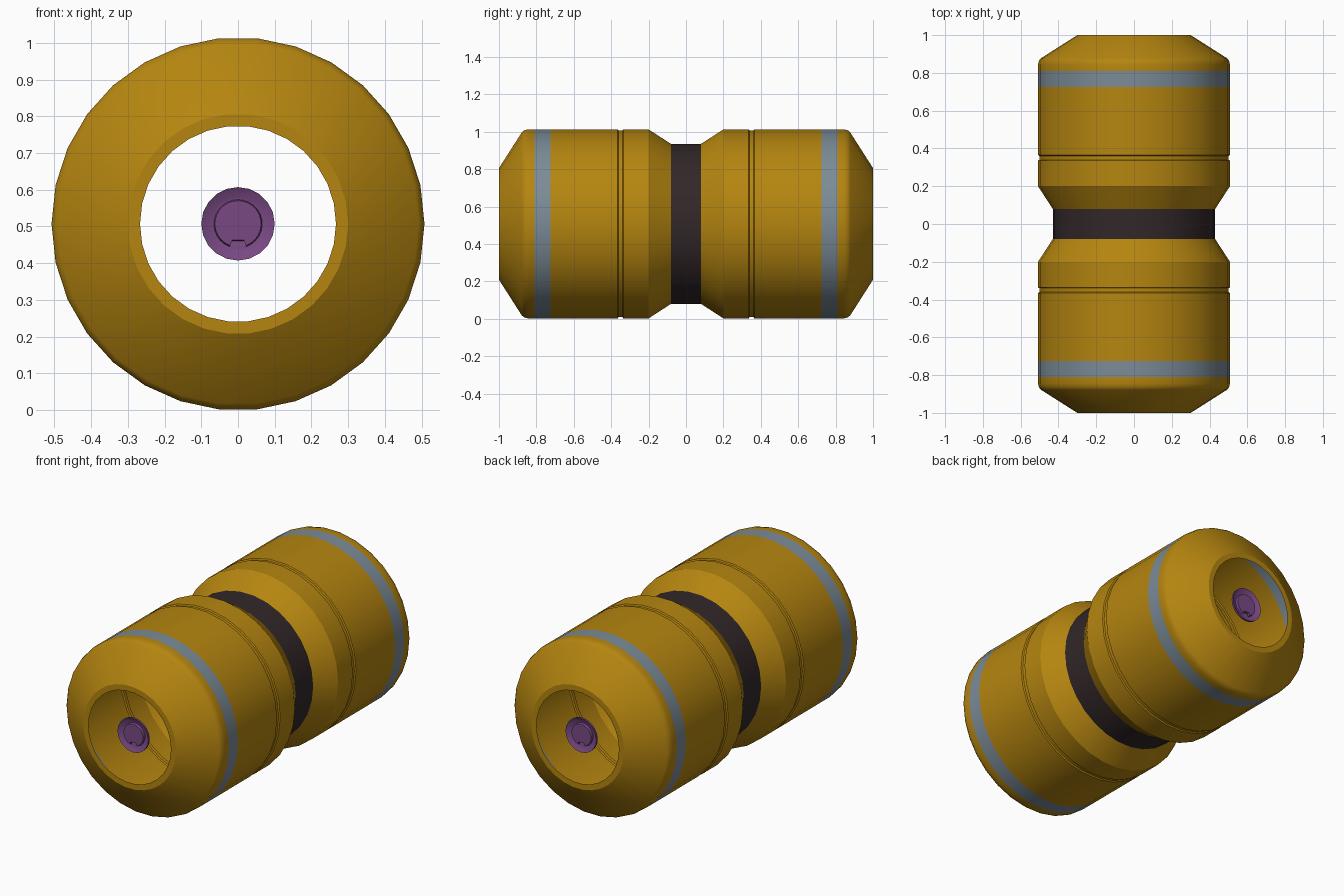
import bpy, bmesh, math

cube = bpy.data.objects.get("Cube")
if cube:
    bpy.data.objects.remove(cube, do_unlink=True)

SIDES = 30
CENTRE_Z = 0.507


def material(name, rgb):
    m = bpy.data.materials.new(name)
    m.use_nodes = True
    m.diffuse_color = (*rgb, 1)
    m.node_tree.nodes["Principled BSDF"].inputs["Base Color"].default_value = (*rgb, 1)
    return m


gold = material("gold", (0.46, 0.235, 0.005))
slate = material("slate", (0.2, 0.26, 0.31))
dark = material("dark brown", (0.032, 0.02, 0.022))
purple = material("purple", (0.19, 0.066, 0.23))


def finish(name, bm, mats, angle=30):
    bmesh.ops.recalc_face_normals(bm, faces=bm.faces)
    mesh = bpy.data.meshes.new(name)
    bm.to_mesh(mesh)
    bm.free()
    for m in mats:
        mesh.materials.append(m)
    ob = bpy.data.objects.new(name, mesh)
    ob.location.z = CENTRE_Z
    bpy.context.collection.objects.link(ob)
    bpy.ops.object.select_all(action='DESELECT')
    ob.select_set(True)
    bpy.context.view_layer.objects.active = ob
    bpy.ops.object.shade_smooth_by_angle(angle=math.radians(angle))
    return ob


def lathe(name, profile, mats, sides=SIDES, rule=None):
    """Turn a (radius, y) profile about the y axis."""
    bm = bmesh.new()
    rings = []
    for r, y in profile:
        if r == 0:
            rings.append([bm.verts.new((0, y, 0))] * sides)
        else:
            turn = [2 * math.pi * i / sides for i in range(sides)]
            rings.append([bm.verts.new((r * math.cos(a), y, r * math.sin(a))) for a in turn])
    for a, b in zip(rings, rings[1:]):
        for i in range(sides):
            j = (i + 1) % sides
            corners = list(dict.fromkeys((a[i], a[j], b[j], b[i])))
            face = bm.faces.new(corners)
            if rule:
                face.material_index = rule(face.calc_center_median().y)
    return finish(name, bm, mats)


# Hollow drums: open mouth, chamfer, stripe, groove, waist cone
drum = [(0.267, 1), (0.3, 1), (0.492, 0.878), (0.503, 0.865), (0.508, 0.845),
        (0.508, 0.81), (0.508, 0.725), (0.508, 0.365), (0.501, 0.36),
        (0.501, 0.34), (0.508, 0.335), (0.508, 0.2), (0.43, 0.08)]
for name, s in (("front", -1), ("back", 1)):
    lathe(name + "_drum", [(r, s * y) for r, y in drum], [gold, slate],
          rule=lambda y: int(0.725 < abs(y) < 0.81))

# Waist band
lathe("waist_band", [(0.43, -0.08), (0.43, 0.08)], [dark])


def button(name, s):
    """Raised round button with a notch at the bottom."""
    bm = bmesh.new()
    start, steps = math.radians(-70), 24
    arc = [start + math.radians(320) * i / steps for i in range(steps + 1)]
    outline = [(0.067 * math.cos(a), 0.067 * math.sin(a)) for a in arc]
    outline += [(-0.017, -0.047), (0.017, -0.047)]
    face = bm.faces.new([bm.verts.new((x, s * 0.95, z)) for x, z in outline])
    top = bmesh.ops.extrude_face_region(bm, geom=[face])["geom"]
    for v in top:
        if isinstance(v, bmesh.types.BMVert):
            v.co = (v.co.x * 0.94, s * 0.967, v.co.z * 0.94)
    finish(name, bm, [purple])


# Dished hub discs in the mouths
for name, s in (("front", -1), ("back", 1)):
    hub = [(0, 0.945), (0.1, 0.958), (0.1, 0.97), (0.068, 0.953), (0, 0.953)]
    lathe(name + "_hub", [(r, s * y) for r, y in hub], [purple], sides=20)
    button(name + "_hub_button", s)
